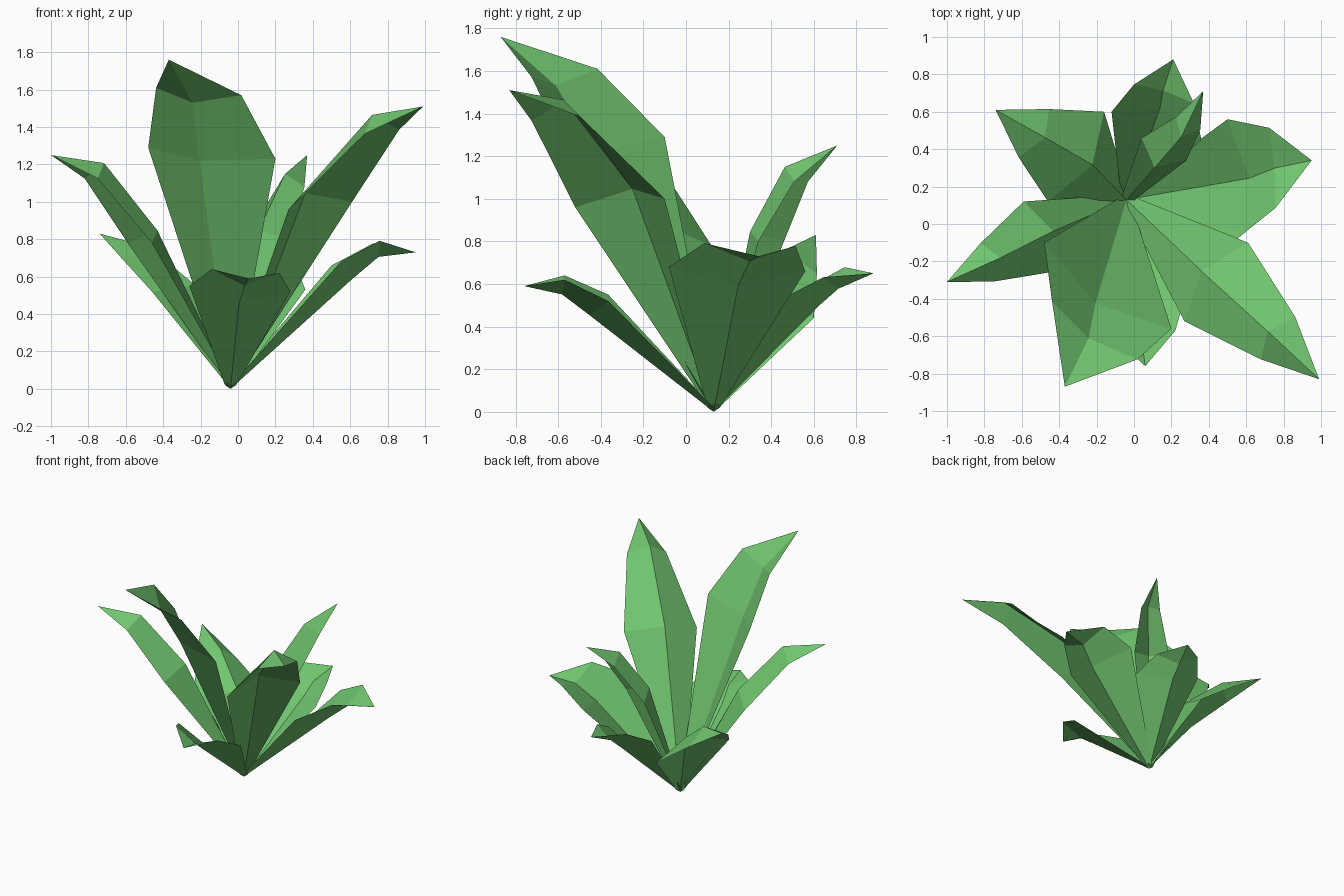
import bpy
import bmesh
from mathutils import Vector as V

if "Cube" in bpy.data.objects:
    bpy.data.objects.remove(bpy.data.objects["Cube"])

BASE = V((-0.04, 0.13, 0.0))

green = bpy.data.materials.new("leaf green")
green.diffuse_color = (0.165, 0.565, 0.16, 1)
green.use_nodes = True
green.node_tree.nodes["Principled BSDF"].inputs["Base Color"].default_value = green.diffuse_color


def leaf(name, fold, mid, half, upper, tip):
    """Folded leaf: narrow foot, wide section, narrower section, tip.
    fold = 1 has a raised midrib, fold = -1 a sunken one."""
    mid, half, upper, tip = V(mid), V(half), V(upper), V(tip)

    def crease(direction, depth):
        n = half.cross(direction).normalized()
        return n * (depth * fold * (1 if n.z > 0 else -1))

    taper = 0.54 if fold > 0 else 0.67
    rib_mid = mid + crease(mid - BASE, 0.12)
    rib_upper = upper + crease(tip - mid, 0.11 if fold > 0 else 0.08)
    foot = half.normalized() * 0.03
    foot.z = 0
    lift = V((0, 0, 0.02))
    rows = [
        (BASE - foot + lift, BASE, BASE + foot + lift),
        (mid - half, rib_mid, mid + half),
        (upper - half * taper, rib_upper, upper + half * taper),
    ]

    bm = bmesh.new()
    rows = [[bm.verts.new(p) for p in row] for row in rows]
    end = bm.verts.new(tip)
    for a, b in zip(rows, rows[1:]):
        for i in (0, 1):
            bm.faces.new((a[i], a[i + 1], b[i + 1], b[i]))
    for i in (0, 1):
        bm.faces.new((rows[2][i], rows[2][i + 1], end))
    # upper side of the leaf faces up
    bm.normal_update()
    if sum(f.normal.z * f.calc_area() for f in bm.faces) < 0:
        bmesh.ops.reverse_faces(bm, faces=bm.faces[:])
    mesh = bpy.data.meshes.new(name)
    bm.to_mesh(mesh)
    bm.free()
    mesh.materials.append(green)
    bpy.context.collection.objects.link(bpy.data.objects.new(name, mesh))


# Tall leaves
leaf("tall_front_leaf", -1, (-.14, -.33, 1.26), (.34, -.23, -.03), (-.21, -.57, 1.59), (-.37, -.87, 1.76))
leaf("tall_right_leaf", 1, (.44, -.31, .98), (.17, .21, .02), (.77, -.61, 1.375), (.99, -.83, 1.51))
leaf("tall_left_leaf", 1, (-.525, -.07, .78), (-.065, .19, 0), (-.785, -.205, 1.125), (-1, -.31, 1.25))
leaf("slim_back_leaf", 1, (.16, .40, .80), (.12, -.06, 0), (.29, .54, 1.08), (.37, .71, 1.25))

# Low spreading leaves
leaf("low_right_leaf", -1, (.525, .24, .67), (.025, -.32, .01), (.74, .30, .785), (.95, .34, .73))
leaf("low_back_left_leaf", 1, (-.31, .36, .48), (.15, .24, -.04), (-.535, .485, .67), (-.74, .61, .83))
leaf("low_back_leaf", -1, (.12, .525, .565), (.24, -.075, -.035), (.16, .695, .655), (.21, .88, .65))
leaf("low_front_leaf", -1, (.01, -.365, .535), (.27, 0, -.015), (.04, -.57, .63), (.06, -.76, .59))
